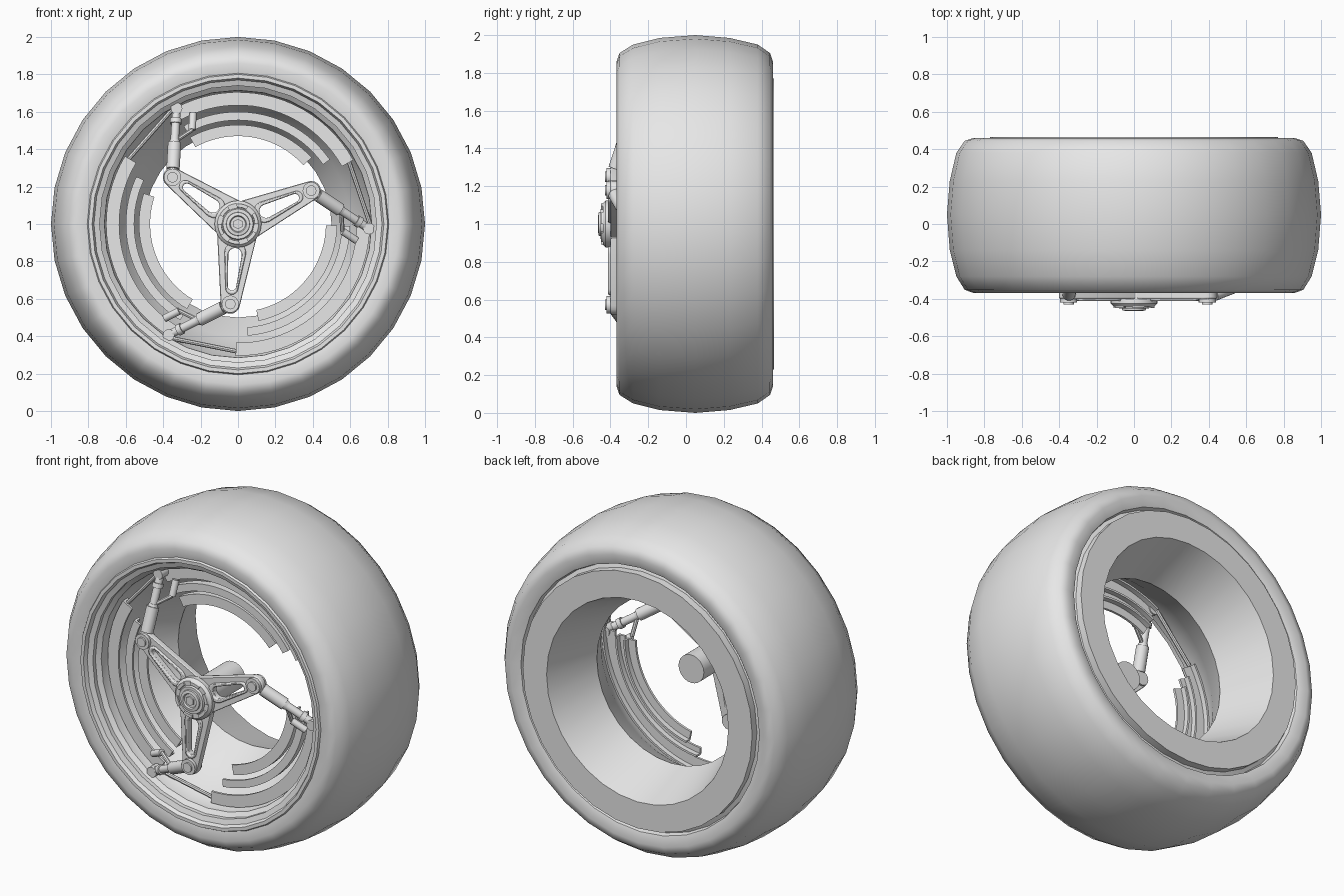
import bpy, bmesh
from math import sin, cos, radians, tau, pi, atan2
from mathutils import Vector

cube = bpy.data.objects.get("Cube")
if cube:
    bpy.data.objects.remove(cube, do_unlink=True)

grey = bpy.data.materials.new("plain_grey")
grey.use_nodes = True
grey.diffuse_color = (0.8, 0.8, 0.8, 1)
grey.node_tree.nodes["Principled BSDF"].inputs["Base Color"].default_value = (0.8, 0.8, 0.8, 1)


def finish(bm, name, angle=35):
    """Turn a bmesh into a grey object, smooth below the given edge angle."""
    bmesh.ops.recalc_face_normals(bm, faces=bm.faces)
    mesh = bpy.data.meshes.new(name)
    bm.to_mesh(mesh)
    bm.free()
    mesh.materials.append(grey)
    ob = bpy.data.objects.new(name, mesh)
    bpy.context.collection.objects.link(ob)
    bpy.ops.object.select_all(action='DESELECT')
    ob.select_set(True)
    bpy.context.view_layer.objects.active = ob
    bpy.ops.object.shade_smooth_by_angle(angle=radians(angle))
    return ob


def polar(r, deg, y):
    """Point at radius and angle around the axle."""
    a = radians(deg)
    return Vector((r * cos(a), y, 1 + r * sin(a)))


def sweep(name, profile, start=0, end=360, segs=32, angle=35):
    """Sweep a closed (radius, y) profile around the axle."""
    bm = bmesh.new()
    full = end - start == 360
    count = segs if full else segs + 1
    rings = [[bm.verts.new(polar(r, start + (end - start) * i / segs, y)) for r, y in profile]
             for i in range(count)]
    n = len(profile)
    for i in range(segs):
        a, b = rings[i], rings[(i + 1) % count]
        for j in range(n):
            k = (j + 1) % n
            bm.faces.new((a[j], a[k], b[k], b[j]))
    if not full:
        bm.faces.new(rings[0])
        bm.faces.new(rings[-1])
    return finish(bm, name, angle)


def rod(name, p, q, r1, r2=None, sides=16):
    """Cylinder or cone between two points."""
    bm = bmesh.new()
    d = q - p
    bmesh.ops.create_cone(bm, cap_ends=True, segments=sides, radius1=r1,
                          radius2=r1 if r2 is None else r2, depth=d.length)
    bmesh.ops.rotate(bm, verts=bm.verts, matrix=d.to_track_quat('Z', 'Y').to_matrix())
    bmesh.ops.translate(bm, verts=bm.verts, vec=(p + q) / 2)
    return finish(bm, name)


def pin(name, centre, y0, y1, r, sides=16):
    """Cylinder running along y."""
    return rod(name, Vector((centre.x, y0, centre.z)), Vector((centre.x, y1, centre.z)), r, sides=sides)


def capsule(u0, r0, u1, r1, n=9):
    """Tapered stadium outline along the u axis."""
    arc = [pi * i / (n - 1) - pi / 2 for i in range(n)]
    return ([(u1 + r1 * cos(a), r1 * sin(a)) for a in arc] +
            [(u0 - r0 * cos(a), -r0 * sin(a)) for a in arc])


def slotted_plate(name, outer, inner, deg, y0, y1):
    """Plate with a slot, pointing outwards from the axle."""
    bm = bmesh.new()

    def ring(points, y):
        return [bm.verts.new(polar((u * u + v * v) ** 0.5, deg + atan2(v, u) * 360 / tau, y))
                for u, v in points]
    loops = [ring(outer, y0), ring(inner, y0), ring(inner, y1), ring(outer, y1)]
    n = len(outer)
    for i in range(4):
        a, b = loops[i], loops[(i + 1) % 4]
        for j in range(n):
            k = (j + 1) % n
            bm.faces.new((a[j], a[k], b[k], b[j]))
    ob = finish(bm, name)
    bev = ob.modifiers.new("edge", 'BEVEL')
    bev.width = 0.008
    bev.segments = 2
    return ob


# Tyre
sweep("tyre", [(.79, -.30), (.80, -.355), (.86, -.368), (.905, -.352), (.95, -.28),
               (.985, -.14), (1, .05), (.985, .23), (.95, .38), (.905, .445),
               (.86, .46), (.80, .44), (.79, .40)], angle=50)

# Rim barrel: hourglass bore with a flat rear flange and a stepped front lip
sweep("rim_barrel", [(.77, .465), (.61, .465), (.50, .14), (.60, -.04), (.71, -.20),
                     (.715, -.29), (.74, -.31), (.74, -.335), (.77, -.345), (.78, -.368),
                     (.80, -.368), (.82, -.33), (.82, .40), (.77, .42)])

# Hub stack, from the rear tube to the centre nut
axle = Vector((0, 0, 1))
pin("axle_tube", axle, -.37, -.05, .085, 24)
sweep("hub_body", [(.02, -.35), (.115, -.35), (.125, -.37), (.125, -.425), (.11, -.44),
                   (.085, -.44), (.08, -.452), (.02, -.452)])
sweep("hub_collar", [(.02, -.44), (.065, -.44), (.062, -.462), (.045, -.465), (.04, -.456), (.02, -.456)])
pin("centre_nut", axle, -.465, -.44, .028, 6)
for i in range(6):
    sweep("hub_tooth", [(.088, -.435), (.112, -.435), (.108, -.45), (.09, -.45)],
          i * 60, i * 60 + 34, 4)

# Three repeated groups of spoke, damper and nested arcs
for turn in (0, -120, -240):
    # Slotted spoke with a raised inner border
    slot = capsule(.165, .036, .335, .022)
    slotted_plate("spoke", capsule(0, .115, .43, .052), slot, 144.5 + turn, -.40, -.362)
    slotted_plate("spoke_border", capsule(.155, .058, .345, .034), slot, 144.5 + turn, -.412, -.39)

    # Pivot at the spoke tip
    tip = polar(.43, 144.5 + turn, -.39)
    pin("spoke_pivot", tip, -.42, -.35, .046)
    pin("pivot_bolt", tip, -.43, -.40, .028)

    # Damper from the spoke tip to the rim
    foot = polar(.70, 118 + turn, -.27)

    def along(t):
        return tip.lerp(foot, t)
    rod("damper_neck", along(0), along(.16), .024)
    rod("damper_body", along(.12), along(.50), .036)
    rod("damper_collar", along(.48), along(.54), .030, .026)
    rod("damper_rod", along(.50), along(.98), .023)
    rod("damper_ring", along(.78), along(.85), .031)
    pin("damper_foot", foot, -.30, -.22, .031)
    side = polar(.56, 116 + turn, -.28)
    rod("damper_reservoir", side, side + (foot - tip) * .24, .02)
    rod("reservoir_link", side, along(.52), .012, sides=8)

    # Straight brace across the gap
    rod("gap_brace", polar(.71, 119 + turn, -.22), polar(.68, 149 + turn, -.22), .012, sides=8)

    # Nested arcs with a lip turned to the rear
    for r0, r1, y, stop in ((.635, .705, -.24, 29), (.555, .60, -.22, 35), (.47, .53, -.20, 42)):
        sweep("vane_arc", [(r0, y), (r1, y), (r1, y + .045), (r1 - .012, y + .045),
                           (r1 - .012, y + .014), (r0, y + .014)],
              stop + turn, 119 + turn, 20)
